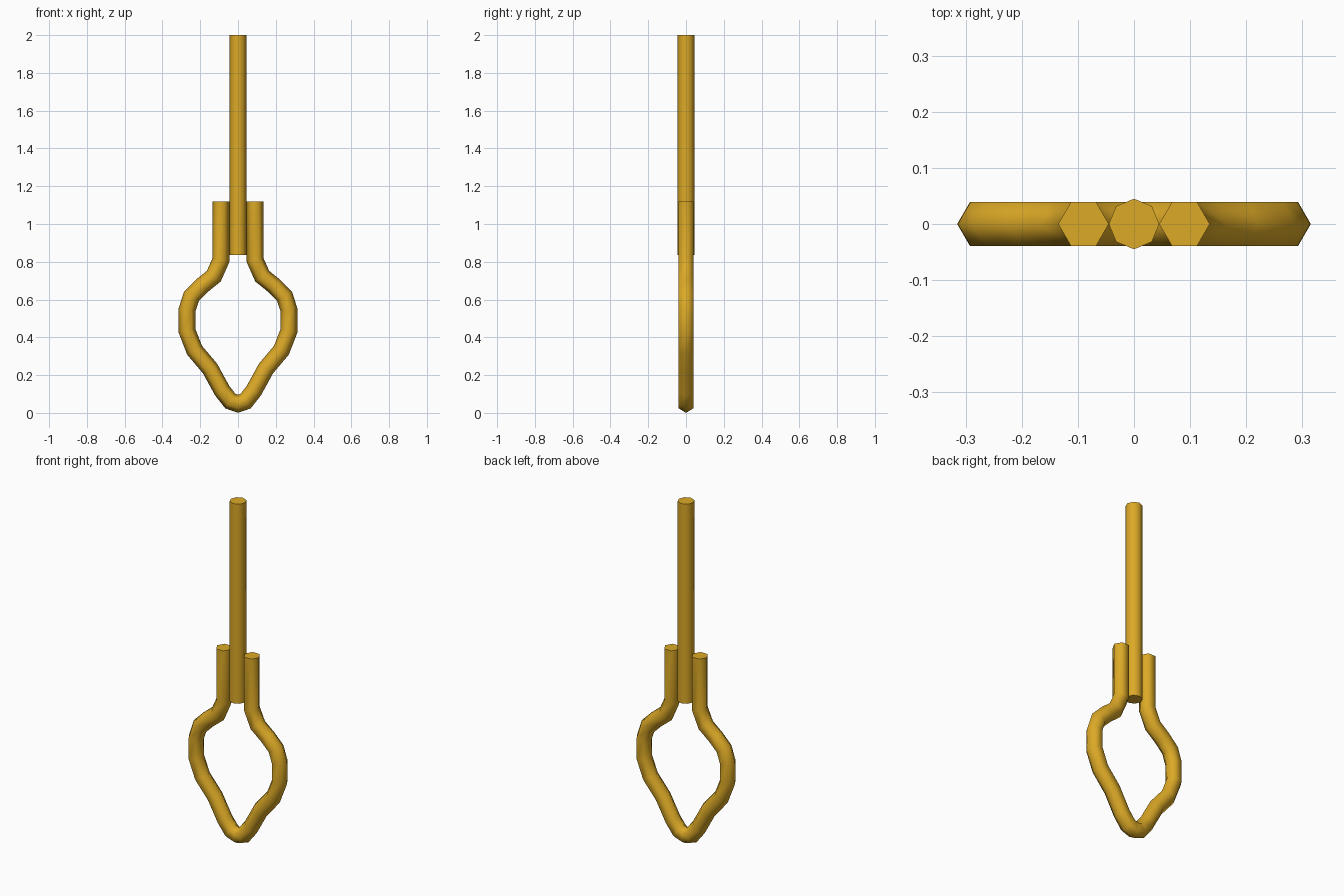
import bpy, bmesh, math
from mathutils import Vector

if "Cube" in bpy.data.objects:
    bpy.data.objects.remove(bpy.data.objects["Cube"])

gold = bpy.data.materials.new("gold")
gold.diffuse_color = (0.72, 0.40, 0.02, 1)
gold.use_nodes = True
gold.node_tree.nodes["Principled BSDF"].inputs["Base Color"].default_value = gold.diffuse_color


def sweep(name, path, radius, sides):
    """Sweep a regular polygon along a path in the XZ plane, with mitred joints."""
    pts = [Vector((x, 0, z)) for x, z in path]
    bm = bmesh.new()
    rings = []
    for i, p in enumerate(pts):
        before = (p - pts[i - 1]).normalized() if i > 0 else None
        after = (pts[i + 1] - p).normalized() if i < len(pts) - 1 else None
        a, b = before or after, after or before
        t = (a + b).normalized()
        side = Vector((t.z, 0, -t.x)) / t.dot(a)
        ring = []
        for k in range(sides):
            ang = 2 * math.pi * k / sides
            ring.append(bm.verts.new(p + side * radius * math.cos(ang)
                                     + Vector((0, radius * math.sin(ang), 0))))
        rings.append(ring)
    for r, s in zip(rings, rings[1:]):
        for k in range(sides):
            n = (k + 1) % sides
            bm.faces.new((r[k], r[n], s[n], s[k]))
    bm.faces.new(rings[0])
    bm.faces.new(rings[-1])
    bmesh.ops.recalc_face_normals(bm, faces=bm.faces)
    mesh = bpy.data.meshes.new(name)
    bm.to_mesh(mesh)
    bm.free()
    mesh.materials.append(gold)
    ob = bpy.data.objects.new(name, mesh)
    bpy.context.collection.objects.link(ob)
    bpy.context.view_layer.objects.active = ob
    ob.select_set(True)
    bpy.ops.object.shade_smooth_by_angle(angle=math.radians(62))
    ob.select_set(False)
    return ob


# Straight upright rod
sweep("rod", [(0, 0.835), (0, 2.0)], 0.045, 8)

# Bent loop: right half of the centreline, mirrored for the left
half = [(0.09, 1.12), (0.09, 0.81), (0.128, 0.724), (0.191, 0.673),
        (0.246, 0.618), (0.269, 0.548), (0.27, 0.435), (0.23, 0.332),
        (0.148, 0.235), (0.084, 0.118), (0.04, 0.062)]
loop = half + [(0, 0.048)] + [(-x, z) for x, z in reversed(half)]
sweep("wire_loop", loop, 0.045, 6)
